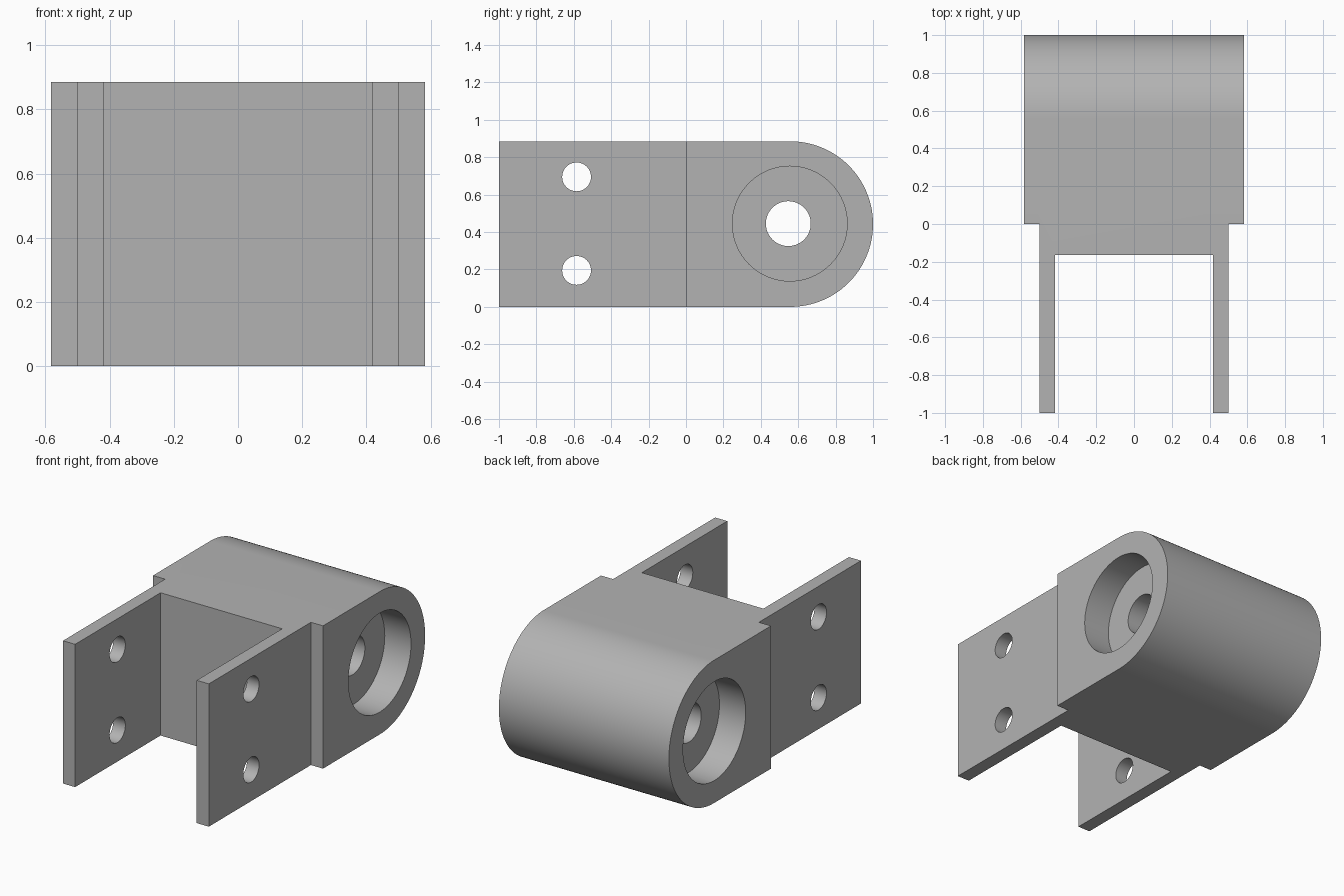
import bpy, bmesh
from math import sin, cos, pi
from mathutils import Vector

cube = bpy.data.objects.get("Cube")
if cube:
    bpy.data.objects.remove(cube, do_unlink=True)

HEIGHT = 0.885
R = HEIGHT / 2            # radius of the rounded back end
BODY_X, ARM_X, GAP_X = 0.583, 0.5, 0.417
BORE_DEPTH = 0.18

grey = bpy.data.materials.new("Plain grey")
grey.use_nodes = True
colour = (0.45, 0.45, 0.45, 1)
grey.diffuse_color = colour
grey.node_tree.nodes["Principled BSDF"].inputs["Base Color"].default_value = colour


def prism(name, outline, offset):
    """Extrude a closed outline of 3D points along an offset."""
    bm = bmesh.new()
    face = bm.faces.new([bm.verts.new(p) for p in outline])
    grown = bmesh.ops.extrude_face_region(bm, geom=[face])["geom"]
    bmesh.ops.translate(bm, vec=Vector(offset),
                        verts=[v for v in grown if isinstance(v, bmesh.types.BMVert)])
    bmesh.ops.recalc_face_normals(bm, faces=bm.faces)
    mesh = bpy.data.meshes.new(name)
    bm.to_mesh(mesh)
    bm.free()
    obj = bpy.data.objects.new(name, mesh)
    bpy.context.collection.objects.link(obj)
    mesh.materials.append(grey)
    return obj


def rod(name, x0, x1, y, z, r, sides=64):
    """Cylinder lying along x."""
    ring = [(x0, y + r * cos(2 * pi * i / sides), z + r * sin(2 * pi * i / sides))
            for i in range(sides)]
    return prism(name, ring, (x1 - x0, 0, 0))


def boolean(target, tool, operation):
    mod = target.modifiers.new(tool.name, 'BOOLEAN')
    mod.operation = operation
    mod.solver = 'EXACT'
    mod.object = tool
    bpy.context.view_layer.objects.active = target
    bpy.ops.object.modifier_apply(modifier=mod.name)
    bpy.data.objects.remove(tool, do_unlink=True)


# Plan outline: wide body with two forward arms
half = [(GAP_X, -0.163), (GAP_X, -1), (ARM_X, -1), (ARM_X, 0), (BODY_X, 0), (BODY_X, 1.1)]
plan = half + [(-x, y) for x, y in reversed(half)]
bracket = prism("fork_bracket", [(x, y, -0.1) for x, y in plan], (0, 0, HEIGHT + 0.2))

# Side outline: straight front, half-round back
steps = 64
side = [(-1.1, HEIGHT), (-1.1, 0)]
side += [(1 - R + R * sin(pi * i / steps), R - R * cos(pi * i / steps))
         for i in range(steps + 1)]
boolean(bracket, prism("side_shape", [(-1, y, z) for y, z in side], (2, 0, 0)), 'INTERSECT')

# Through hole and a wide counterbore at each end
boolean(bracket, rod("pivot_hole", -1, 1, 0.547, 0.445, 0.12), 'DIFFERENCE')
for s in (-1, 1):
    boolean(bracket, rod("counterbore", s * (BODY_X - BORE_DEPTH), s, 0.555, 0.445, 0.307),
            'DIFFERENCE')

# Bolt holes through both arms
for z in (0.195, 0.695):
    boolean(bracket, rod("bolt_hole", -1, 1, -0.585, z, 0.077, 48), 'DIFFERENCE')

bpy.ops.object.select_all(action='DESELECT')
bracket.select_set(True)
bpy.context.view_layer.objects.active = bracket
bpy.ops.object.shade_smooth_by_angle(angle=pi / 6)
